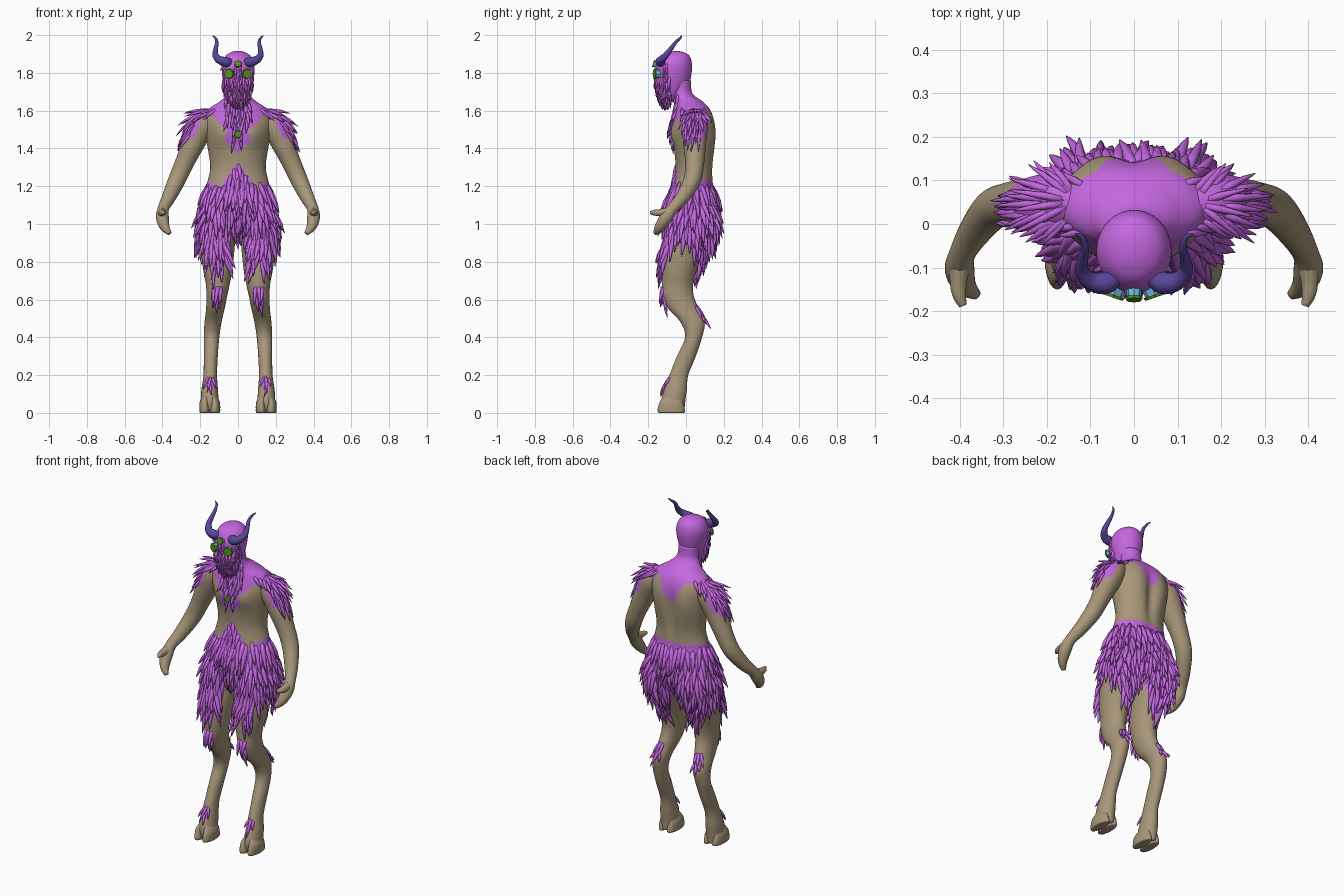
import bpy, bmesh, math, random
from mathutils import Vector as V
from mathutils.bvhtree import BVHTree

if "Cube" in bpy.data.objects:
    bpy.data.objects.remove(bpy.data.objects["Cube"])

random.seed(7)
R = random.uniform


def mat(name, rgb):
    m = bpy.data.materials.new(name)
    m.diffuse_color = (*rgb, 1)
    m.use_nodes = True
    m.node_tree.nodes["Principled BSDF"].inputs["Base Color"].default_value = m.diffuse_color
    return m


SKIN = mat("tan skin", (.39, .31, .195))
FUR = mat("violet fur", (.55, .135, .74))
HORN = mat("indigo horn", (.10, .06, .33))
GREEN = mat("green eye", (.10, .29, .01))
CYAN = mat("pale blue socket", (.16, .5, .8))


def smooth_path(pts, n=5):
    """Catmull-Rom interpolation of equal-length tuples."""
    p = [V(q) for q in pts]
    p = [p[0]] + p + [p[-1]]
    out = []
    for i in range(1, len(p) - 2):
        a, b, c, d = p[i - 1:i + 3]
        for k in range(n):
            t = k / n
            out.append(.5 * (2 * b + (c - a) * t + (2 * a - 5 * b + 4 * c - d) * t * t
                             + (3 * b - a - 3 * c + d) * t ** 3))
    return out + [p[-1]]


def skin_rings(bm, rings):
    vs = [[bm.verts.new(c) for c in r] for r in rings]
    n = len(vs[0])
    for a, b in zip(vs, vs[1:]):
        for i in range(n):
            bm.faces.new((a[i], a[(i + 1) % n], b[(i + 1) % n], b[i]))
    bm.faces.new(vs[0][::-1])
    bm.faces.new(vs[-1])


def loft(bm, secs, n=48, steps=5, shape=None):
    """Horizontal ellipses: (z, cx, cy, rx, ry)."""
    rings = []
    for z, cx, cy, rx, ry in smooth_path(secs, steps):
        ring = [V((cx + rx * math.cos(2 * math.pi * i / n),
                   cy + ry * math.sin(2 * math.pi * i / n), z)) for i in range(n)]
        rings.append([shape(p) for p in ring] if shape else ring)
    skin_rings(bm, rings)


def tube(bm, pts, n=6, steps=1):
    """Round tube along (x, y, z, radius) points."""
    q = smooth_path(pts, steps)
    c = [p.xyz for p in q]
    a, rings = None, []
    for i, p in enumerate(q):
        t = (c[min(i + 1, len(c) - 1)] - c[max(i - 1, 0)]).normalized()
        a = t.orthogonal() if a is None else a - t * a.dot(t)
        a.normalize()
        b = t.cross(a)
        rings.append([c[i] + p[3] * (a * math.cos(2 * math.pi * k / n) + b * math.sin(2 * math.pi * k / n))
                      for k in range(n)])
    skin_rings(bm, rings)


def finish(name, bm, mats, rule=None, smooth=True):
    bmesh.ops.recalc_face_normals(bm, faces=bm.faces)
    for f in bm.faces:
        f.smooth = smooth
        if rule:
            f.material_index = int(rule(f.calc_center_median()))
    me = bpy.data.meshes.new(name)
    bm.to_mesh(me)
    for m in mats:
        me.materials.append(m)
    bpy.context.collection.objects.link(bpy.data.objects.new(name, me))
    tree = BVHTree.FromBMesh(bm)
    bm.free()
    return tree


# torso, with chest muscles and a spine groove
def muscles(p):
    ax = abs(p.x)
    if p.y < .03:
        p.y -= .018 * math.exp(-((ax - .08) / .05) ** 2 - ((p.z - 1.47) / .06) ** 2)
    else:
        p.y -= .022 * math.exp(-(p.x / .03) ** 2 - ((p.z - 1.4) / .15) ** 2)
        p.y += .014 * math.exp(-((ax - .09) / .05) ** 2 - ((p.z - 1.48) / .1) ** 2)
    return p


def torso_rule(c):
    ax, z = abs(c.x), c.z
    if c.y < .03:
        up = z > (1.375 + .9 * ax if ax < .06 else 1.43 + 1.05 * ax)
        low = z < max(1.34 - 1.6 * ax, 1.18 + (ax - .1) * .9)
    else:
        up, low = z > min(1.46 + 1.6 * ax, 1.6), z < 1.235
    return up or low or z > 1.61


bm = bmesh.new()
loft(bm, [(.95, 0, .03, .08, .06), (.99, 0, .03, .15, .10), (1.06, 0, .033, .186, .123),
          (1.15, 0, .035, .18, .119), (1.22, 0, .04, .163, .105), (1.3, 0, .045, .147, .1),
          (1.4, 0, .045, .16, .108), (1.5, 0, .04, .18, .113), (1.56, 0, .04, .182, .106),
          (1.61, 0, .035, .155, .092), (1.65, 0, .015, .095, .073), (1.69, 0, -.02, .062, .055),
          (1.76, 0, -.03, .06, .055)], shape=muscles, n=64)
torso = finish("torso", bm, [SKIN, FUR], torso_rule)

# head
bm = bmesh.new()
loft(bm, [(1.645, 0, -.09, .025, .03), (1.68, 0, -.085, .05, .055), (1.74, 0, -.07, .07, .085),
          (1.8, 0, -.064, .083, .094), (1.85, 0, -.06, .085, .091), (1.89, 0, -.055, .066, .073),
          (1.91, 0, -.052, .036, .04), (1.916, 0, -.05, .008, .008)])
head = finish("head", bm, [FUR])

# arms and legs on both sides
arms, legs = {}, {}
for s, side in ((1, "left"), (-1, "right")):
    bm = bmesh.new()
    tube(bm, [(s * x, y, z, r) for x, y, z, r in (
        (.12, .05, 1.58, .04), (.185, .048, 1.53, .068), (.24, .046, 1.42, .06), (.285, .046, 1.32, .05),
        (.325, .032, 1.23, .046), (.367, -.02, 1.14, .037), (.394, -.068, 1.085, .03),
        (.4, -.105, 1.035, .034), (.388, -.14, .985, .026), (.362, -.162, .95, .012))], 24, 5)
    tube(bm, [(s * .398, -.085, 1.065, .026), (s * .403, -.135, 1.06, .02), (s * .4, -.165, 1.06, .016),
              (s * .392, -.188, 1.06, .009)], 12, 4)
    arms[s] = finish(side + "_arm", bm, [SKIN, FUR], lambda c: c.z > 1.565 or (
        c.z > 1.45 and abs(c.x) > .21 + (1.52 - c.z) * .5))

    bm = bmesh.new()
    loft(bm, [(z, s * x, y, rx, ry) for z, x, y, rx, ry in (
        (1.13, .09, .035, .08, .1), (1.05, .1, .033, .098, .125), (.95, .108, .025, .096, .125),
        (.85, .108, -.01, .088, .112), (.75, .107, -.037, .076, .092), (.68, .107, -.045, .063, .083),
        (.62, .112, -.042, .055, .083), (.55, .12, -.012, .049, .08), (.48, .132, .035, .045, .064),
        (.4, .14, .04, .041, .045), (.3, .144, .002, .037, .05), (.2, .147, -.038, .036, .05),
        (.12, .15, -.056, .044, .06), (.06, .15, -.068, .046, .064), (.012, .15, -.066, .036, .058))], n=36)
    for x in (.123, .176):  # cloven toes
        loft(bm, [(.1, s * (x + .15) / 2, -.072, .016, .04), (.06, s * x, -.078, .026, .06),
                  (.02, s * x, -.078, .029, .072), (.004, s * x, -.077, .028, .071),
                  (0, s * x, -.077, .022, .064)], n=20, steps=3)
    legs[s] = finish(side + "_leg", bm, [SKIN, FUR], lambda c: c.z > .95 or (c.z > .86 and c.y > .06)
                     or (.14 < c.z < .19 and c.y < -.06 and abs(abs(c.x) - .148) < .022)
                     or (.6 < c.z < .665 and c.y < -.09 and abs(abs(c.x) - .11) < .03))


# fur: tapered locks rooted on the surface where a ray hits it
def lock(bm, trees, origin, ray, length, r, lift=.015, flow=(0, 0, -1)):
    origin, ray = V(origin), V(ray).normalized()
    hits = [h for h in (t.ray_cast(origin, ray) for t in trees) if h[0]]
    if not hits:
        return
    p, n, _, _ = min(hits, key=lambda h: h[3])
    f = V(flow) + V((R(-.22, .22), R(-.12, .12), 0))
    f = (f - n * f.dot(n)).normalized()
    length *= R(.8, 1.2)
    lift *= R(.5, 1.2)
    path = [(-.2, -.7, 1), (.2, .1, 1.1), (.6, .75, .75), (.85, .9, .42), (1, 1.1, .08)]
    tube(bm, [(*(p + f * length * a + n * lift * b), r * c) for a, b, c in path])


trunk = [torso, legs[1], legs[-1]]
bm = bmesh.new()
for row in range(7):  # around the hips
    z = 1.185 - row * .036
    for k in range(34):
        a = (k + .5 * (row % 2) + R(-.25, .25)) * math.pi / 17
        d = V((math.cos(a), math.sin(a), 0))
        lock(bm, trunk, V((0, .03, z + R(-.015, .015))) + d * .5, -d, .12, .013, .02)
for s in (1, -1):  # down each thigh
    for row in range(8):
        z = .96 - row * .032
        for k in range(20):
            a = (k + .5 * (row % 2) + R(-.2, .2)) * math.pi / 10
            d = V((math.cos(a), math.sin(a), 0))
            if d.x * s < -.55 or z < .95 - .17 * d.y ** 2 + (.06 * abs(d.x) if d.y < 0 else 0):
                continue
            lock(bm, [legs[s]], V((s * .107, -.01, z)) + d * .3, -d, .13, .013,
                 .028 if d.y > .3 else .019, (-s * .12, 0, -1))
for row in range(5):  # belly peak
    for k in range(-2, 3):
        if abs(k) <= row + .5:
            lock(bm, trunk, (k * .022 + R(-.005, .005), -1, 1.30 - row * .03), (0, 1, 0), .09, .011, .012)
finish("hip_fur", bm, [FUR])

# shoulder, chest and neck fur
bm = bmesh.new()
for s in (1, -1):
    for row in range(5):
        for k in range(5):
            y = .0 + k * .022 + R(-.008, .008)
            if row > 2 and k == 4:
                continue
            z = 1.60 - row * .034
            lock(bm, [arms[s]], (s * (.175 + row * .018 + .3), y, z + .15), (-s, 0, -.5), .1, .0085, .013,
                 (s * .5, -.12 + .04 * k, -.8))
    for k in range(4):
        x = .13 + .02 * k
        for y in (-1, 1):
            lock(bm, [torso, arms[s]], (s * x, y, 1.6 - .008 * k), (0, -y, 0), .07, .009, .012, (s * .5, 0, -.8))
for row in range(8):
    w = .055 if row < 5 else .035
    for k in range(-2, 3):
        if row < 5 or k % 2:
            lock(bm, [torso], (k * w / 2 + R(-.006, .006), -1, 1.67 - row * .031), (0, 1, 0), .07, .009, .013)
finish("shoulder_and_chest_fur", bm, [FUR])

# beard, cheek and brow fur
bm = bmesh.new()
for row in range(6):
    z = 1.772 - row * .021
    for k in range(-7, 8):
        a = k * .21 + R(-.06, .06)
        d = V((math.sin(a), -math.cos(a), 0))
        lock(bm, [head], V((0, -.08, z)) + d * .4, -d, .062, .0075, .018, (-.35 * d.x, 0, -1))
for row in range(4):
    for x in (-.012, .012, -.078, .078, -.092, .092):
        a = x * 14
        d = V((math.sin(a), -math.cos(a), 0))
        lock(bm, [head], V((0, -.08, 1.84 - row * .02)) + d * .4, -d, .04, .0065, .012)
finish("beard", bm, [FUR])

# knee, hock and ankle tufts
bm = bmesh.new()
for s in (1, -1):
    for k in (-1, 0, 1):
        o, short = .019 * k, 1 - .35 * abs(k)
        lock(bm, [legs[s]], (s * .11 + o, -1, .65), (0, 1, 0), .08, .01, .011)
        lock(bm, [legs[s]], (s * .112 + o * .8, -1, .6), (0, 1, 0), .085 * short, .009, .012)
        lock(bm, [legs[s]], (s * .127 + o * .8, 1, .555), (0, -1, 0), .07, .009, .01)
        lock(bm, [legs[s]], (s * .13 + o * .8, 1, .51), (0, -1, 0), .07 * short, .009, .013)
        lock(bm, [legs[s]], (s * .148 + o * .8, -1, .18), (0, 1, 0), .085 * short, .008, .013)
    lock(bm, [legs[s]], (s * .148, -1, .145), (0, 1, 0), .065, .008, .012)
finish("leg_tufts", bm, [FUR])

# horns
for s, side in ((1, "left"), (-1, "right")):
    bm = bmesh.new()
    tube(bm, [(s * x, y, z, r) for x, y, z, r in (
        (.035, -.115, 1.855, .018), (.065, -.135, 1.858, .026), (.1, -.13, 1.87, .021), (.12, -.105, 1.895, .016),
        (.117, -.078, 1.93, .012), (.112, -.055, 1.962, .009), (.12, -.03, 1.985, .006),
        (.135, -.022, 1.997, .002))], 16, 5)
    finish(side + "_horn", bm, [HORN])


# eyes and chest gem: faceted green discs on pale sockets
def disc(name, pos, facing, r, socket=True):
    facing = V(facing).normalized()
    for part, rad, a, b, m in (("_socket", r * .9, -.02, 0, CYAN), ("", r, 0, .007, GREEN)):
        if part and not socket:
            continue
        bm = bmesh.new()
        p = [V(pos) + facing * t for t in (a, b)]
        tube(bm, [(*p[0], rad), (*p[1], rad * .9)], 8)
        finish(name + part, bm, [m], smooth=False)


for s, side in ((1, "left"), (-1, "right")):
    disc(side + "_eye", (s * .047, -.162, 1.795), (s * .35, -1, 0), .027)
disc("brow_eye", (0, -.168, 1.848), (0, -1, .3), .02)
disc("chest_gem", (0, -.094, 1.475), (0, -1, 0), .02, False)
